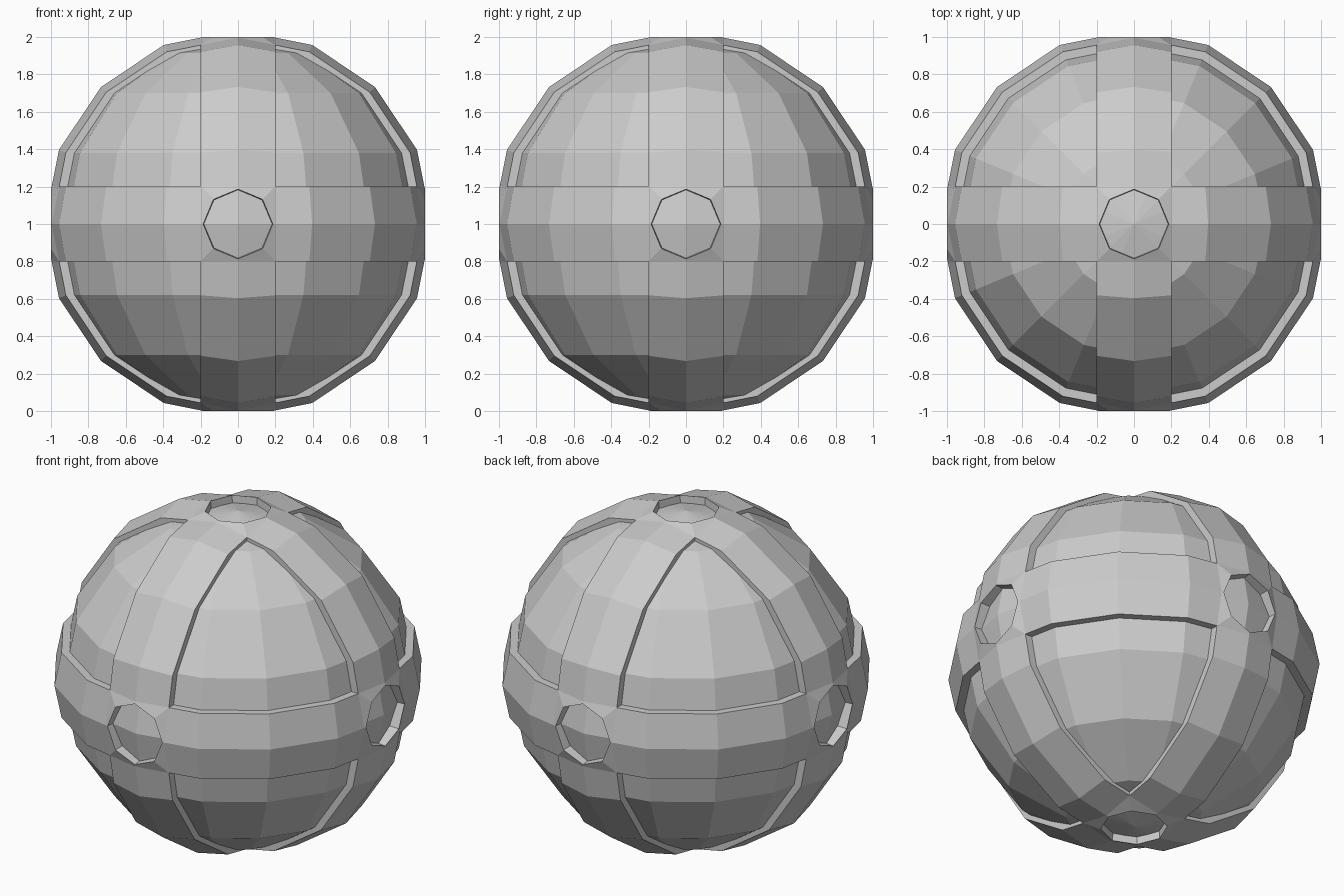
import bpy, bmesh
from math import radians, tan, cos, sin
from mathutils import Matrix, Vector

if "Cube" in bpy.data.objects:
    bpy.data.objects.remove(bpy.data.objects["Cube"])

R_BAND, R_CORE, HALF, HOLE, RIM = 1.036, 0.99, 0.2, 0.186, 1.0
CENTRE = Vector((0, 0, 1))
ROT = lambda deg, axis: Matrix.Rotation(radians(deg), 4, axis)


def to_object(bm, name, matrix=Matrix.Identity(4)):
    bmesh.ops.transform(bm, matrix=Matrix.Translation(CENTRE) @ matrix, verts=bm.verts)
    me = bpy.data.meshes.new(name)
    bm.to_mesh(me)
    bm.free()
    ob = bpy.data.objects.new(name, me)
    bpy.context.collection.objects.link(ob)
    return ob


def sphere(radius):
    bm = bmesh.new()
    bmesh.ops.create_uvsphere(bm, u_segments=16, v_segments=8, radius=radius)
    return bm


def band(name, matrix):
    # faceted sphere trimmed to a ring, with the four crossing squares left open
    bm = sphere(R_BAND)
    for i in range(3):
        for s in (1, -1):
            no = Vector((0, 0, 0))
            no[i] = s
            bmesh.ops.bisect_plane(bm, geom=bm.verts[:] + bm.edges[:] + bm.faces[:],
                                   plane_co=no * HALF, plane_no=no, clear_outer=(i == 2))
    gone = [f for f in bm.faces if min(abs(f.calc_center_median().x),
                                       abs(f.calc_center_median().y)) < HALF]
    bmesh.ops.delete(bm, geom=gone, context='FACES')
    # step walls down to the panels
    rim = [e for e in bm.edges if e.is_boundary
           and all(abs(abs(v.co.z) - HALF) < 1e-4 for v in e.verts)
           and e.verts[0].co.z * e.verts[1].co.z > 0]
    new = bmesh.ops.extrude_edge_only(bm, edges=rim)['geom']
    for v in new:
        if isinstance(v, bmesh.types.BMVert):
            v.co.x *= 0.9
            v.co.y *= 0.9
    return to_object(bm, name, matrix)


def socket(name, matrix):
    # square crossing with an octagonal recess
    bm = bmesh.new()
    drop = HALF * tan(radians(11.25))
    rings = [[], [], []]
    for k in range(8):
        c, s = cos(k * radians(45)), sin(k * radians(45))
        m = HALF / max(abs(c), abs(s))
        h = R_BAND - drop * (1 + k % 2)
        rings[0].append(bm.verts.new((c * m, s * m, h)))
        rings[1].append(bm.verts.new((c * HOLE, s * HOLE, RIM)))
        rings[2].append(bm.verts.new((c * HOLE * 0.96, s * HOLE * 0.96, 0.9)))
    for a, b in zip(rings, rings[1:]):
        for k in range(8):
            j = (k + 1) % 8
            bm.faces.new((a[k], a[j], b[j], b[k]))
    return to_object(bm, name, matrix)


# three raised bands
band("band_level", Matrix.Identity(4))
band("band_side", ROT(90, 'Y'))
band("band_front", ROT(90, 'X'))

# six sockets where the bands cross
for i, (deg, axis) in enumerate([(0, 'X'), (90, 'X'), (180, 'X'), (270, 'X'), (90, 'Y'), (270, 'Y')]):
    socket("socket_%d" % (i + 1), ROT(deg, axis))

# core sphere shows as the eight sunken panels and the socket floors
to_object(sphere(R_CORE), "core")
